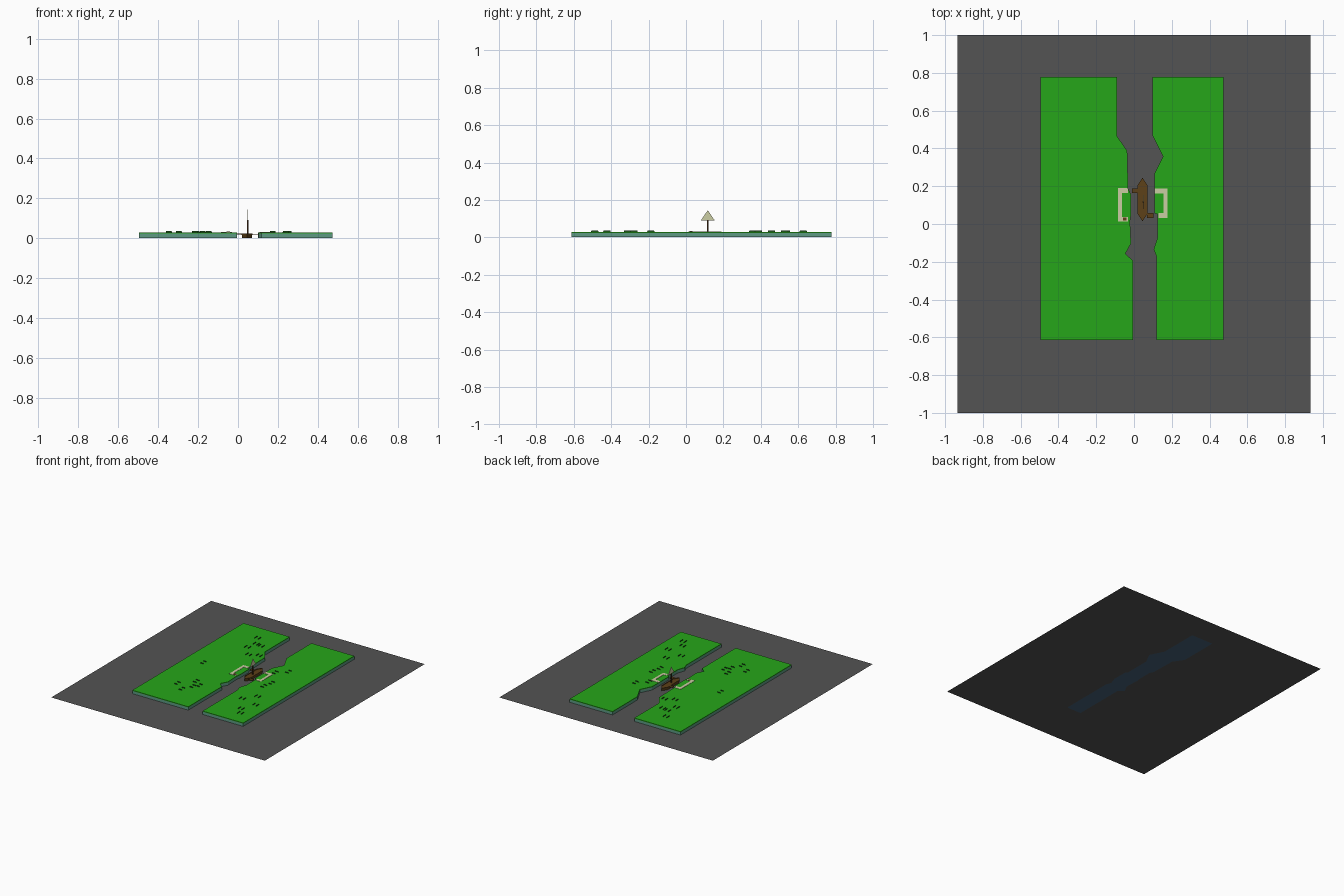
import bpy, bmesh, math

if "Cube" in bpy.data.objects:
    bpy.data.objects.remove(bpy.data.objects["Cube"])

def mat(name, c):
    m = bpy.data.materials.new(name)
    m.diffuse_color = (*c, 1)
    m.use_nodes = True
    m.node_tree.nodes["Principled BSDF"].inputs["Base Color"].default_value = m.diffuse_color
    return m

GRAY = mat("ground gray", (0.088, 0.088, 0.088))
GREEN = mat("grass green", (0.019, 0.38, 0.010))
TEAL = mat("bank teal", (0.11, 0.32, 0.23))
BLUE = mat("river blue", (0.06, 0.12, 0.19))
SAND = mat("pale sand", (0.60, 0.61, 0.37))
BROWN = mat("boat brown", (0.11, 0.052, 0.009))
DARK = mat("dark wood", (0.05, 0.022, 0.008))
TUFT = mat("tuft dark green", (0.012, 0.09, 0.010))

DX, DY = 0.004, -0.003  # small offset of everything on the ground

def finish(name, bm, mats):
    bmesh.ops.recalc_face_normals(bm, faces=bm.faces[:])
    me = bpy.data.meshes.new(name)
    bm.to_mesh(me)
    bm.free()
    for m in mats:
        me.materials.append(m)
    ob = bpy.data.objects.new(name, me)
    bpy.context.collection.objects.link(ob)
    if name != "ground":
        ob.location = (DX, DY, 0)
    return ob

def slab(name, pts, z0, z1, colour, caps=True):
    """Extruded outline; without caps only the vertical wall is kept."""
    bm = bmesh.new()
    f = bm.faces.new([bm.verts.new((x, y, z0)) for x, y in pts])
    if z1 > z0:
        r = bmesh.ops.extrude_face_region(bm, geom=[f])
        for v in r["geom"]:
            if isinstance(v, bmesh.types.BMVert):
                v.co.z = z1
        if not caps:
            bm.normal_update()
            flat = [f for f in bm.faces if abs(f.normal.z) > 0.5]
            bmesh.ops.delete(bm, geom=flat, context='FACES_ONLY')
    return finish(name, bm, [colour])

def rect(x0, x1, y0, y1):
    return [(x0, y0), (x1, y0), (x1, y1), (x0, y1)]

# ground sheet
G = 0.002
slab("ground", rect(-0.935, 0.935, -1, 1), G, G, GRAY)

# river banks with ragged inner edges: teal wall below, grass layer on top
left = [(-0.01, -0.61), (-0.01, -0.19), (-0.05, -0.155), (-0.02, -0.1), (-0.025, 0.015),
        (-0.02, 0.05), (-0.02, 0.16), (-0.035, 0.19), (-0.04, 0.39), (-0.095, 0.47), (-0.095, 0.78)]
right = [(0.115, -0.61), (0.115, -0.17), (0.1, -0.13), (0.12, -0.07), (0.12, 0.055),
         (0.105, 0.06), (0.105, 0.27), (0.15, 0.36), (0.095, 0.47), (0.095, 0.78)]
for side, edge, x in (("left", left, -0.5), ("right", right, 0.47)):
    outline = edge + [(x, 0.78), (x, -0.61)]
    slab(side + "_bank_wall", outline, G, 0.023, TEAL, caps=False)
    slab(side + "_bank_grass", outline, 0.023, 0.029, GREEN)

# water sheet on the underside
slab("river", left + right[::-1], 0, 0, BLUE)

# bracket shaped landing paths
slab("left_path", [(-0.035, 0.193), (-0.09, 0.193), (-0.09, 0.016), (-0.035, 0.016), (-0.035, 0.04),
                   (-0.068, 0.04), (-0.068, 0.167), (-0.035, 0.167)], 0.028, 0.031, SAND)
slab("right_path", [(0.105, 0.19), (0.173, 0.19), (0.173, 0.036), (0.127, 0.036), (0.127, 0.06),
                    (0.152, 0.06), (0.152, 0.164), (0.105, 0.164)], 0.028, 0.031, SAND)
slab("left_path_post", rect(-0.062, -0.044, 0.022, 0.038), 0.03, 0.033, BROWN)

# gangplanks between boat and banks
slab("left_gangplank", rect(-0.015, 0.02, 0.166, 0.19), 0.02, 0.024, BROWN)
slab("right_gangplank", rect(0.065, 0.098, 0.035, 0.06), 0.016, 0.02, BROWN)

# boat hull: pointed outline, slightly narrower keel, recessed deck
CX, CY = 0.041, 0.133
shape = [(0, -0.115), (0.027, -0.075), (0.027, 0.075), (0, 0.115), (-0.027, 0.075), (-0.027, -0.075)]
bm = bmesh.new()
rings = []
for s, z in ((0.9, G), (1, 0.024), (0.85, 0.024), (0.85, 0.02)):
    rings.append([bm.verts.new((CX + x * s, CY + y * (s + 1) / 2, z)) for x, y in shape])
for a, b in zip(rings, rings[1:]):
    for i in range(6):
        j = (i + 1) % 6
        bm.faces.new((a[i], a[j], b[j], b[i]))
bm.faces.new(rings[0][::-1])
bm.faces.new(rings[-1])
finish("boat_hull", bm, [BROWN])

# mast and triangular sail
slab("mast", rect(0.041, 0.048, 0.116, 0.123), 0.018, 0.092, DARK)
bm = bmesh.new()
for x in (0.043, 0.046):
    bm.faces.new([bm.verts.new((x, y, z)) for y, z in ((0.082, 0.09), (0.157, 0.09), (0.1195, 0.145))])
bm.verts.ensure_lookup_table()
for i in range(3):
    j = (i + 1) % 3
    bm.faces.new([bm.verts[k] for k in (i, j, j + 3, i + 3)])
finish("sail", bm, [SAND])

# grass tufts: pairs of upright blades, along y or along x
along_y = [(-0.27, 0.63), (-0.22, 0.54), (-0.17, 0.53), (-0.16, 0.36), (-0.09, 0.39), (-0.24, 0.46),
           (0.23, -0.275), (0.30, -0.185), (0.32, -0.42), (0.37, -0.31), (0.36, -0.485)]
along_x = [(-0.35, 0.065), (-0.21, -0.225), (-0.3, -0.33), (-0.18, -0.31), (-0.22, -0.39), (-0.15, -0.27),
           (0.17, 0.22), (0.24, 0.285), (0.25, 0.06), (0.235, -0.015)]
bm = bmesh.new()
for pts, ux, uy, h, gap in ((along_y, 0, 1, 0.02, 0.016), (along_x, 1, 0, 0.015, 0.019)):
    for x, y in pts:
        for o in (-gap, gap):
            px, py = x + o * uy, y + o * ux
            bm.faces.new([bm.verts.new((px + s * h * ux, py + s * h * uy, z))
                          for s, z in ((-1, 0.029), (1, 0.029), (0.9, 0.036), (-0.9, 0.036))])
finish("grass_tufts", bm, [TUFT])
